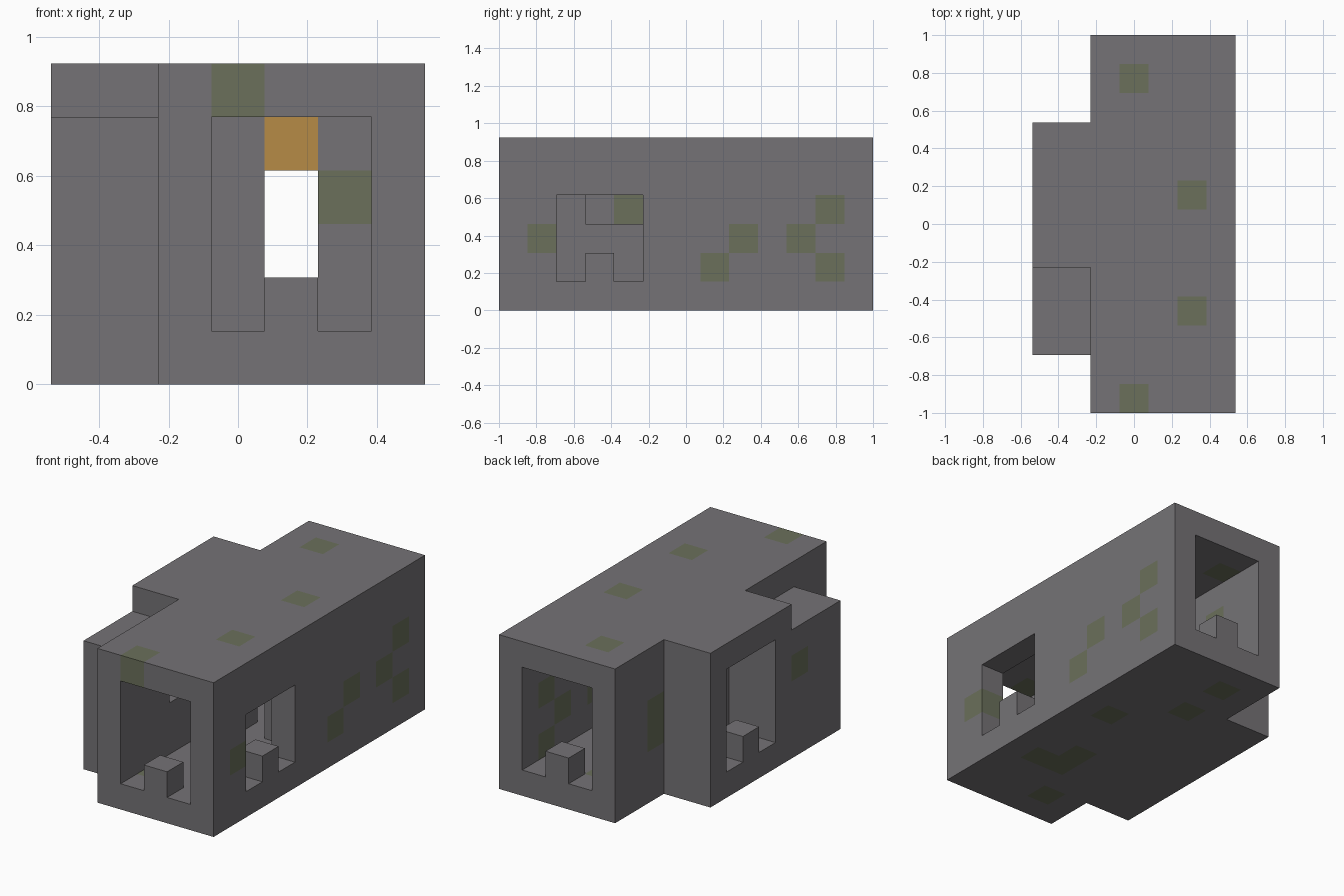
import bpy, bmesh
from mathutils import Vector

if "Cube" in bpy.data.objects:
    bpy.data.objects.remove(bpy.data.objects["Cube"])

UNIT = 2 / 13                      # edge length of one stone block
ORIGIN = Vector((-3.5, -6.5, 0))   # grid corner, in blocks


def material(name, rgb):
    mat = bpy.data.materials.new(name)
    mat.use_nodes = True
    mat.diffuse_color = (*rgb, 1)
    mat.node_tree.nodes["Principled BSDF"].inputs["Base Color"].default_value = (*rgb, 1)
    return mat


MATERIALS = [material("stone_grey", (0.178, 0.171, 0.180)),
             material("moss_green", (0.145, 0.162, 0.104)),
             material("lamp_orange", (0.47, 0.26, 0.062))]

cells = {}    # block position -> part name


def block_range(xs, ys, zs):
    for x in range(xs[0], xs[1] + 1):
        for y in range(ys[0], ys[1] + 1):
            for z in range(zs[0], zs[1] + 1):
                yield x, y, z


def fill(part, xs, ys, zs):
    for cell in block_range(xs, ys, zs):
        cells[cell] = part


def carve(xs, ys, zs):
    for cell in block_range(xs, ys, zs):
        cells.pop(cell, None)


# Outer masses
fill("main_hall", (2, 6), (0, 12), (0, 5))
fill("side_porch", (0, 1), (5, 9), (0, 5))
fill("low_annex", (0, 1), (2, 4), (0, 4))

# Hall interior with the front and back doorways
carve((3, 5), (0, 12), (1, 4))
# Window in the +x wall
carve((6, 6), (2, 4), (1, 3))
# Porch interior with its outer doorway, and the opening into the hall
carve((0, 1), (6, 8), (1, 4))
carve((2, 2), (7, 8), (1, 4))
# Niche in the wall facing the window
carve((1, 2), (3, 4), (3, 3))

# Inner partition: two piers with a lamp between them
fill("left_pier", (5, 5), (6, 6), (1, 4))
fill("right_pier", (3, 3), (6, 6), (1, 4))
fill("lamp", (4, 4), (6, 6), (4, 4))

# Single blocks standing in each opening
for name, x, y in (("front_step", 4, 0), ("back_step", 4, 12),
                   ("window_step", 6, 3), ("porch_step", 0, 7)):
    fill(name, (x, x), (y, y), (1, 1))

# Mossy blocks
moss = {(3, 0, 5), (3, 11, 5), (5, 3, 5), (5, 7, 5),                    # roof
        (5, 7, 0), (3, 9, 0), (3, 11, 0), (3, 1, 0),                    # floor
        (5, 3, 0), (4, 3, 0), (4, 4, 0),
        (6, 1, 2), (6, 7, 1), (6, 8, 2), (6, 10, 2), (6, 11, 3), (6, 11, 1),
        (2, 10, 2), (2, 10, 3), (0, 4, 3), (5, 6, 3)}                   # walls


def block_colour(cell):
    if cells[cell] == "lamp":
        return 2
    return 1 if cell in moss else 0


def build(part):
    """Mesh the exposed block faces of one part and merge flat areas."""
    bm = bmesh.new()
    for cell in [c for c, p in cells.items() if p == part]:
        for axis in range(3):
            for side in (-1, 1):
                normal = Vector((0, 0, 0))
                normal[axis] = side
                if tuple(int(c + n) for c, n in zip(cell, normal)) in cells:
                    continue
                u = Vector((0, 0, 0))
                u[(axis + 1) % 3] = 0.5
                v = normal.cross(u)
                centre = ORIGIN + Vector(cell) + Vector((0.5, 0.5, 0.5)) + normal / 2
                corners = (centre - u - v, centre + u - v, centre + u + v, centre - u + v)
                face = bm.faces.new([bm.verts.new(p * UNIT) for p in corners])
                face.material_index = block_colour(cell)
    bmesh.ops.remove_doubles(bm, verts=bm.verts, dist=0.001)
    bmesh.ops.dissolve_limit(bm, angle_limit=0.02, verts=bm.verts, edges=bm.edges,
                             delimit={'MATERIAL'})
    mesh = bpy.data.meshes.new(part)
    bm.to_mesh(mesh)
    bm.free()
    for mat in MATERIALS:
        mesh.materials.append(mat)
    bpy.context.collection.objects.link(bpy.data.objects.new(part, mesh))


for part in dict.fromkeys(cells.values()):
    build(part)
